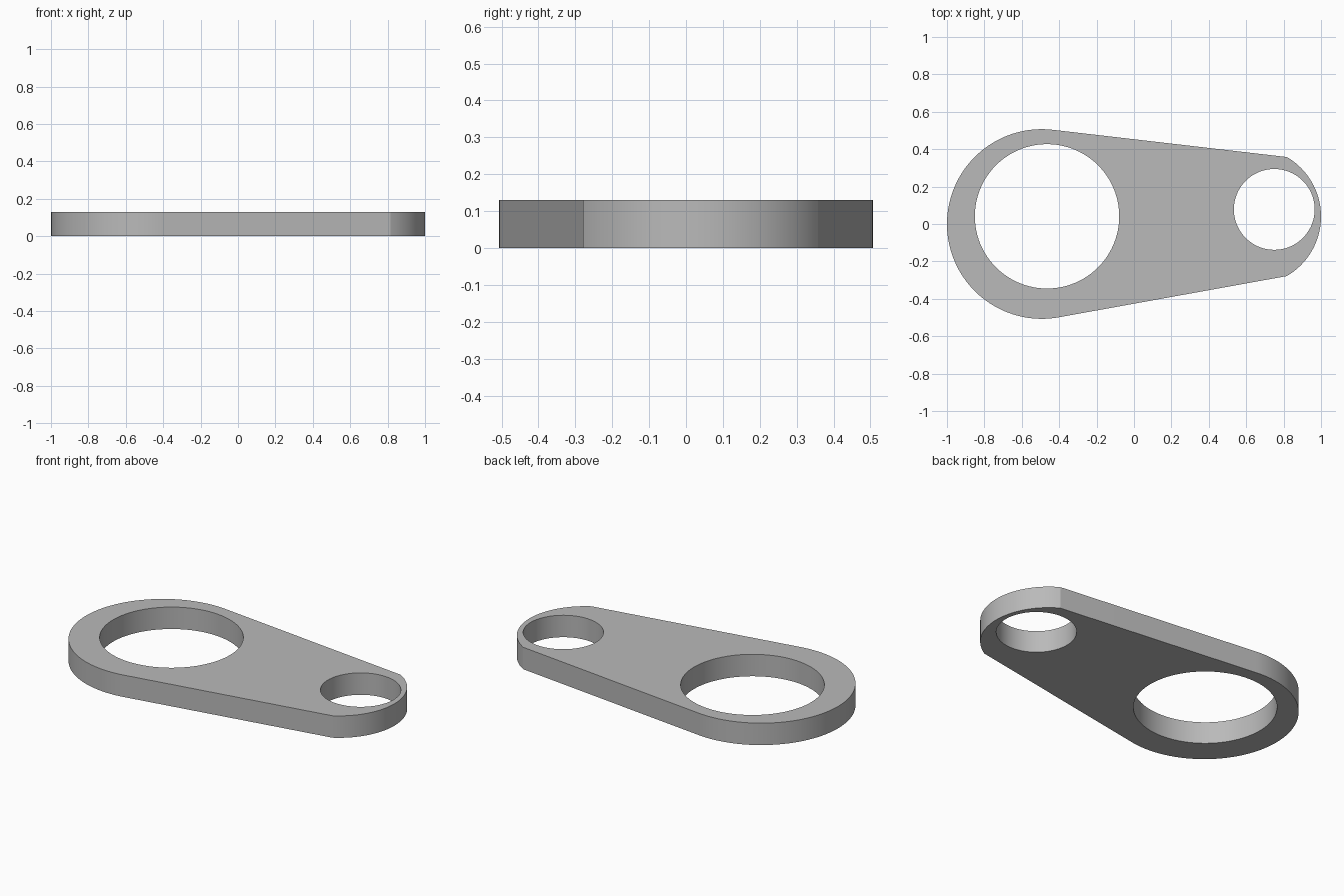
import bpy, bmesh
from math import acos, atan2, cos, sin, hypot, pi, radians

cube = bpy.data.objects.get("Cube")
if cube:
    bpy.data.objects.remove(cube, do_unlink=True)

THICKNESS = 0.13
BIG = (-0.493, 0.0, 0.507)      # outer round of the wide end: x, y, radius
TIP = (0.632, 0.04, 0.368)      # outer round of the narrow end
TOP_CORNER, LOW_CORNER = (0.817, 0.358), (0.817, -0.28)
HOLES = [(-0.465, 0.041, 0.386), (0.75, 0.078, 0.216)]

metal = bpy.data.materials.new("grey_metal")
metal.use_nodes = True
colour = (0.49, 0.49, 0.49, 1)
metal.diffuse_color = colour
metal.node_tree.nodes["Principled BSDF"].inputs["Base Color"].default_value = colour


def arc(circle, start, end, steps):
    x, y, r = circle
    angles = [start + (end - start) * i / steps for i in range(steps + 1)]
    return [(x + r * cos(a), y + r * sin(a)) for a in angles]


def tangent_angle(circle, point, side):
    """Angle at which a line from the point touches the circle."""
    dx, dy = point[0] - circle[0], point[1] - circle[1]
    return atan2(dy, dx) + side * acos(circle[2] / hypot(dx, dy))


def angle_to(circle, point):
    return atan2(point[1] - circle[1], point[0] - circle[0])


def add_loop(bm, points):
    verts = [bm.verts.new((x, y, 0)) for x, y in points]
    return [bm.edges.new((v, verts[i - 1])) for i, v in enumerate(verts)]


# Outline: wide round, straight flanks, narrow round with corners
outline = arc(BIG, tangent_angle(BIG, TOP_CORNER, 1),
              tangent_angle(BIG, LOW_CORNER, -1) + 2 * pi, 72)
outline += arc(TIP, angle_to(TIP, LOW_CORNER), angle_to(TIP, TOP_CORNER), 40)

# Plate with two through holes
bm = bmesh.new()
edges = add_loop(bm, outline)
for hole in HOLES:
    edges += add_loop(bm, arc(hole, 0, 2 * pi, 96)[:-1])
bmesh.ops.triangle_fill(bm, use_beauty=True, use_dissolve=False, edges=edges)
solid = bmesh.ops.extrude_face_region(bm, geom=bm.faces[:], use_keep_orig=True)
for v in solid["geom"]:
    if isinstance(v, bmesh.types.BMVert):
        v.co.z = THICKNESS
bmesh.ops.recalc_face_normals(bm, faces=bm.faces[:])
mesh = bpy.data.meshes.new("link_plate")
bm.to_mesh(mesh)
bm.free()
mesh.materials.append(metal)

plate = bpy.data.objects.new("link_plate", mesh)
bpy.context.collection.objects.link(plate)
bpy.context.view_layer.objects.active = plate
plate.select_set(True)
bpy.ops.object.shade_smooth_by_angle(angle=radians(20))
